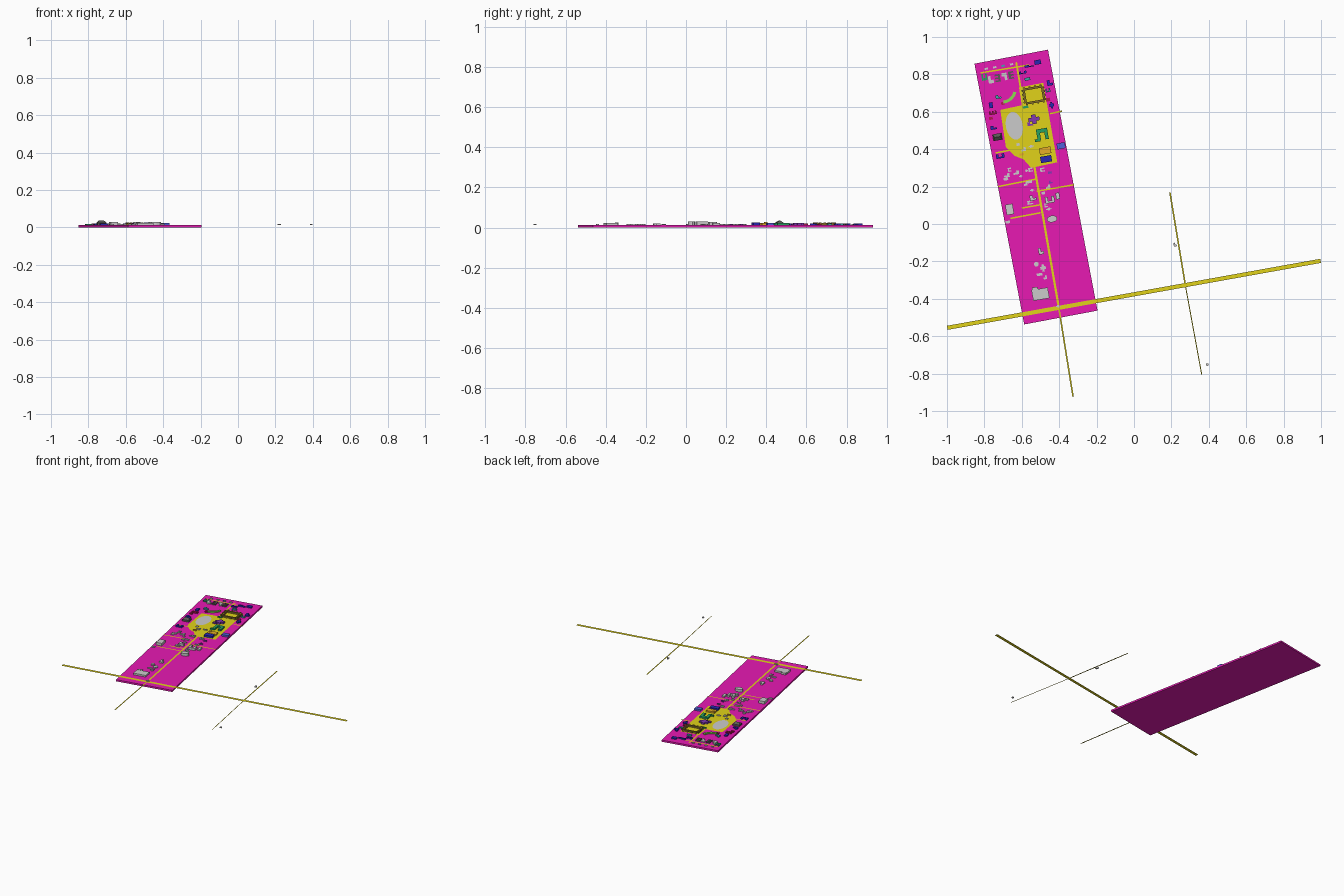
import bpy, bmesh, math
from mathutils import Matrix, Vector

if "Cube" in bpy.data.objects:
    bpy.data.objects.remove(bpy.data.objects["Cube"])

ANGLE = math.radians(10)
TOP = 0.012          # upper side of the base slab
COLOURS = {
    'magenta': (0.80, 0.01, 0.45), 'yellow': (0.75, 0.65, 0.01), 'blue': (0.02, 0.02, 0.45),
    'sky': (0.08, 0.12, 0.70), 'red': (0.45, 0.01, 0.08), 'green': (0.02, 0.35, 0.12),
    'lime': (0.25, 0.70, 0.08), 'teal': (0.05, 0.40, 0.40), 'purple': (0.22, 0.04, 0.45),
    'orange': (0.80, 0.42, 0.02), 'brown': (0.22, 0.15, 0.02), 'dark': (0.10, 0.10, 0.09),
}
mats = {}
for key, c in COLOURS.items():
    mats[key] = bpy.data.materials.new(key)
    mats[key].diffuse_color = (*c, 1)

# unit footprints, scaled per building
BOX = [(-.5, -.5), (.5, -.5), (.5, .5), (-.5, .5)]
ELL = [(-.5, -.5), (.5, -.5), (.5, -.05), (0, -.05), (0, .5), (-.5, .5)]
U = [(-.5, -.5), (.5, -.5), (.5, .5), (.2, .5), (.2, -.15), (-.2, -.15), (-.2, .5), (-.5, .5)]
CROSS = [(-.2, -.5), (.2, -.5), (.2, -.2), (.5, -.2), (.5, .2), (.2, .2), (.2, .5),
         (-.2, .5), (-.2, .2), (-.5, .2), (-.5, -.2), (-.2, -.2)]
COMB = [(-.5, -.5), (.5, -.5), (.5, .5), (.3, .5), (.3, -.1), (.1, -.1), (.1, .5),
        (-.1, .5), (-.1, -.1), (-.3, -.1), (-.3, .5), (-.5, .5)]
OCT = [(.5 * math.cos(a * math.pi / 6), .5 * math.sin(a * math.pi / 6)) for a in range(12)]


def finish(name, bm, colour):
    bmesh.ops.recalc_face_normals(bm, faces=bm.faces)
    me = bpy.data.meshes.new(name)
    bm.to_mesh(me)
    bm.free()
    ob = bpy.data.objects.new(name, me)
    bpy.context.collection.objects.link(ob)
    if colour:
        me.materials.append(mats[colour])
    return ob


def prism(name, pts, z, h, colour=None):
    """Flat sheet (h = 0) or upright extrusion of a footprint in world x, y."""
    bm = bmesh.new()
    f = bm.faces.new([bm.verts.new((x, y, z)) for x, y in pts])
    if f.calc_area() and f.normal.z < 0:
        f.normal_flip()
    if h:
        ext = bmesh.ops.extrude_face_region(bm, geom=[f])
        bmesh.ops.translate(bm, vec=(0, 0, h),
                            verts=[v for v in ext['geom'] if isinstance(v, bmesh.types.BMVert)])
        bm.normal_update()
        if not any(abs(q.normal.z) > .9 and q.calc_center_median().z < z + h / 4 for q in bm.faces):
            bm.faces.new([v for v in bm.verts if v.co.z < z + h / 4][:len(pts)])
        return finish(name, bm, colour)
    bm.normal_update()
    if f.normal.z < 0:
        f.normal_flip()
    me = bpy.data.meshes.new(name)
    bm.to_mesh(me)
    bm.free()
    ob = bpy.data.objects.new(name, me)
    bpy.context.collection.objects.link(ob)
    if colour:
        me.materials.append(mats[colour])
    return ob


def place(shape, x, y, w, d, turn=0):
    m = Matrix.Rotation(ANGLE, 2) @ Matrix.Diagonal((w, d))
    t = Matrix.Rotation(turn * math.pi / 2, 2)
    return [tuple(Vector((x, y)) + m @ (t @ Vector(p))) for p in shape]


def building(name, x, y, w, d, h, colour=None, shape=BOX, turn=0, z=TOP):
    return prism(name, place(shape, x, y, w, d, turn), z, h, colour)


def road(name, a, b, w, z=TOP + .0006):
    a, b = Vector(a), Vector(b)
    s = (b - a).orthogonal().normalized() * w / 2
    prism(name, [tuple(p) for p in (a - s, b - s, b + s, a + s)], z, 0, 'yellow')


# base slab
prism('base_slab', [(-.587, -.537), (-.195, -.463), (-.46, .932), (-.853, .857)], 0, TOP, 'magenta')

# campus pavement and oval lawn
prism('campus_pavement', [(-.715, .61), (-.60, .635), (-.615, .73), (-.485, .755), (-.41, .33),
                          (-.55, .30), (-.59, .345), (-.64, .365), (-.685, .41)], TOP + .0008, 0, 'yellow')
oval = [(.5 * math.cos(a * math.pi / 16), .5 * math.sin(a * math.pi / 16)) for a in range(32)]
building('oval_lawn', -.64, .525, .09, .15, 0, None, oval, z=TOP + .0015)

# roads
road('main_cross_road', (-.998, -.555), (.998, -.197), .022)
road('east_road_north', (.192, .168), (.275, -.33), .008)
road('east_road_south', (.275, -.33), (.362, -.805), .005)
road('spine_road_north', (-.63, .865), (-.535, .32), .010)
road('spine_road_middle', (-.535, .32), (-.405, -.43), .012)
road('spine_road_south', (-.405, -.43), (-.326, -.922), .008)
for a, b in [((-.82, .808), (-.56, .85)), ((-.74, .38), (-.58, .41)), ((-.45, .59), (-.385, .603)),
             ((-.727, .2), (-.525, .24)), ((-.52, .175), (-.32, .21)), ((-.66, .03), (-.5, .06)),
             ((-.6, .085), (-.5, .103))]:
    road('side_road', a, b, .008)

# courtyard block: four wings with corner and edge bays
bx, by, bw, bd = -.535, .69, .10, .075
rot = Matrix.Rotation(ANGLE, 2)
for s in (-1, 1):
    for u, v, w, d in [(0, s * bd / 2, bw, .012), (s * bw / 2, 0, .012, bd - .012)]:
        p = Vector((bx, by)) + rot @ Vector((u, v))
        building('courtyard_wing', p.x, p.y, w, d, .012, 'brown')
    for k in range(4):
        for u, v in [((k - 1.5) * .03, s * (bd / 2 + .006)), (s * (bw / 2 + .006), (k - 1.5) * .021)]:
            p = Vector((bx, by)) + rot @ Vector((u, v))
            building('courtyard_bay', p.x, p.y, .010, .010, .014, 'brown')

# curved terrace
arc = [math.radians(-85 + 9 * k) for k in range(9)]
cx, cy = -.705, .722
prism('curved_terrace', [(cx + .078 * math.cos(a), cy + .078 * math.sin(a)) for a in arc] +
      [(cx + .062 * math.cos(a), cy + .062 * math.sin(a)) for a in reversed(arc)], TOP, .008, 'lime')

# large coloured campus buildings
building('purple_block', -.535, .56, .06, .05, .012, 'purple', CROSS)
building('purple_annex', -.555, .535, .03, .02, .008, 'purple', ELL)
building('green_block', -.49, .48, .06, .06, .012, 'green', U, 2)
building('green_annex', -.515, .447, .03, .014, .010, 'green')
building('orange_block', -.475, .392, .062, .036, .011, 'orange')
building('orange_roof_house', -.495, .397, .018, .014, .004, 'orange', z=TOP + .011)
building('blue_block', -.47, .347, .06, .034, .014, 'blue')
building('blue_edge_block', -.39, .418, .045, .032, .012, 'sky')

# hall with a pitched roof
hx, hy = -.73, .465
building('hall_walls', hx, hy, .048, .036, .012, 'dark')
bm = bmesh.new()
low = [bm.verts.new((*p, TOP + .012)) for p in place(BOX, hx, hy, .048, .036)]
r0, r1 = [bm.verts.new((*p, .036)) for p in place([(-.3, 0), (.3, 0)], hx, hy, .048, .036)]
for f in [(low[0], low[1], r1, r0), (low[1], low[2], r1), (low[2], low[3], r0, r1), (low[3], low[0], r0)]:
    bm.faces.new(f)
finish('hall_roof', bm, 'dark')

# coloured edge buildings: x, y, width, depth, colour, footprint
for x, y, w, d, c, s in [
        (-.515, .865, .035, .024, 'blue', BOX), (-.56, .845, .05, .012, 'blue', ELL),
        (-.595, .81, .04, .014, 'blue', U), (-.45, .755, .03, .03, 'blue', ELL),
        (-.44, .635, .025, .035, 'blue', CROSS), (-.765, .635, .02, .03, 'blue', BOX),
        (-.75, .515, .035, .02, 'blue', ELL), (-.715, .363, .045, .024, 'blue', U),
        (-.46, .715, .025, .02, 'teal', U), (-.725, .68, .03, .02, 'teal', ELL),
        (-.57, .775, .03, .015, 'teal', BOX), (-.755, .595, .04, .02, 'red', COMB)]:
    building(c + '_edge_building', x, y, w, d, .009, c, s)
for x, y, w, d, c, s in [
        (-.765, .565, .02, .015, 'red', BOX), (-.46, .665, .022, .018, 'red', BOX),
        (-.58, .625, .03, .012, 'green', BOX), (-.70, .645, .02, .015, 'red', ELL),
        (-.60, .372, .025, .012, 'orange', BOX), (-.445, .225, .02, .015, 'purple', ELL),
        (-.80, .785, .03, .035, 'green', U), (-.45, .275, .02, .012, 'purple', BOX)]:
    building(c + '_small_building', x, y, w, d, .007, c, s)

# northern terraces
for k in range(4):
    building('north_terrace', -.765 + .036 * k, .772 + .008 * k, .028, .04, .008,
             'dark' if k % 2 else None, COMB if k % 2 else ELL, k)
    building('north_shed', -.79 + .045 * k, .83 + .008 * k, .018, .01, .005, 'teal' if k == 2 else None)

# big grey southern buildings: x, y, width, depth, height, footprint
for x, y, w, d, h, s in [
        (-.665, .078, .04, .056, .018, BOX), (-.438, .027, .056, .036, .018, OCT),
        (-.45, .13, .05, .035, .016, U), (-.54, .14, .035, .028, .016, ELL),
        (-.50, -.375, .088, .058, .012, BOX), (-.53, -.345, .03, .014, .013, BOX),
        (-.497, -.145, .028, .035, .009, ELL), (-.522, -.215, .026, .026, .007, OCT),
        (-.486, -.235, .03, .04, .006, CROSS), (-.408, .15, .02, .035, .010, BOX)]:
    building('grey_southern_building', x, y, w, d, h, None, s)

# small grey houses
small = [(-.62, .425), (-.59, .40), (-.55, .415), (-.665, .29), (-.685, .24), (-.63, .275),
         (-.575, .285), (-.553, .29), (-.56, .225), (-.58, .215), (-.545, .18), (-.555, .115),
         (-.485, .165), (-.46, .20), (-.455, .08), (-.47, .10), (-.675, .01), (-.68, .26),
         (-.605, .255), (-.49, .29), (-.505, -.27), (-.475, -.285), (-.405, -.44)]
for i, (x, y) in enumerate(small):
    building('grey_house', x, y, .018 + .006 * (i % 3), .014 + .007 * (i % 2), .005 + .002 * (i % 2),
             None, (BOX, ELL, CROSS, U)[i % 4], i)

# outlying houses by the east road
building('outlying_house', .22, -.11, .016, .02, .006, None, ELL)
building('outlying_house', .392, -.752, .012, .013, .006)

for m in bpy.data.materials:
    if m.users and not m.is_grease_pencil:
        m.use_nodes = True
        m.node_tree.nodes["Principled BSDF"].inputs["Base Color"].default_value = m.diffuse_color
